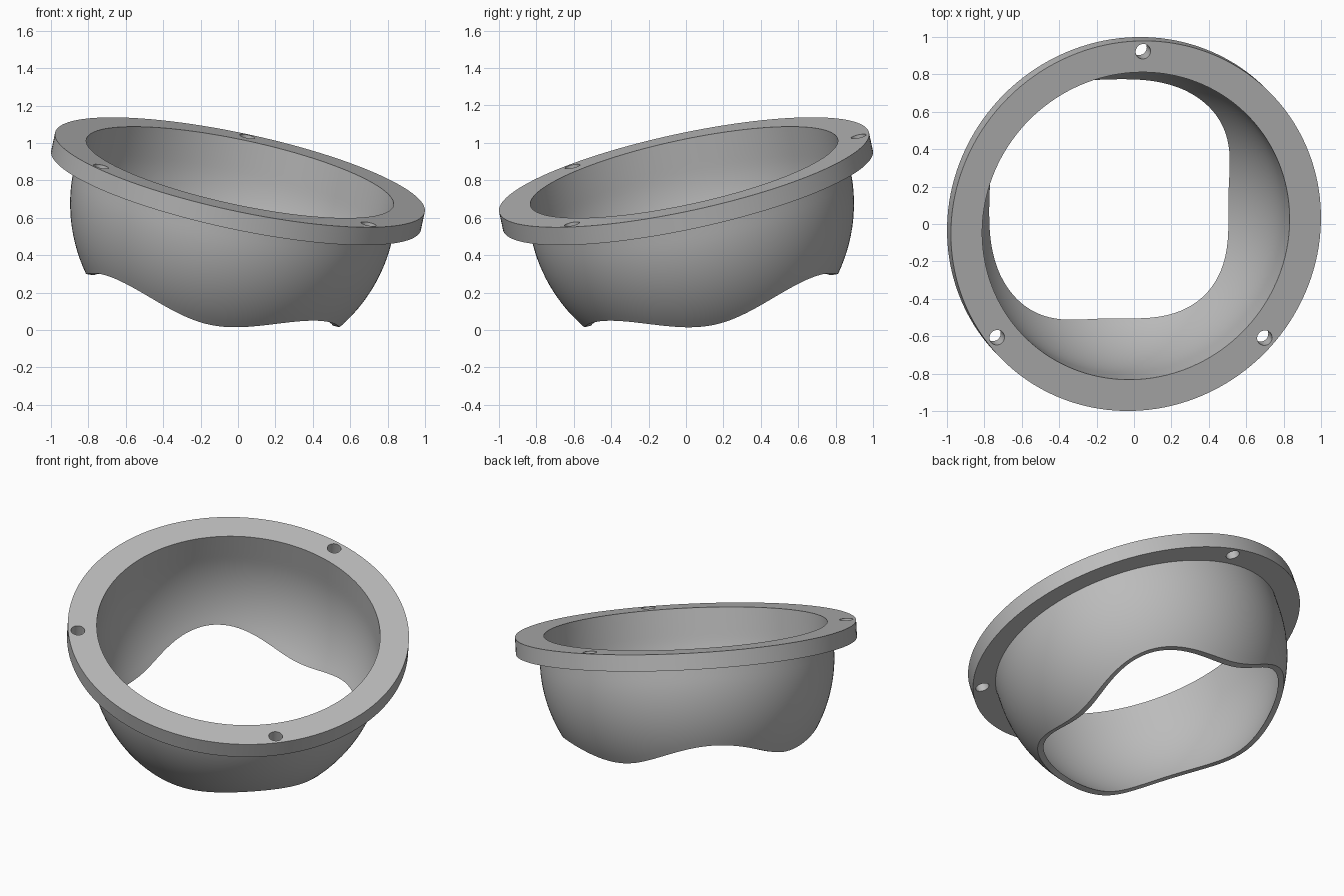
import bpy, bmesh
from math import sin, cos, pi, radians, sqrt
from mathutils import Matrix

cube = bpy.data.objects.get("Cube")
if cube:
    bpy.data.objects.remove(cube)

SEGMENTS = 144
FLANGE_R, INNER_R, OUTER_R = 1.011, 0.84, 0.872
HALF_THICK = 0.05
DOME_TOP = -0.125          # where the straight wall turns into the dome
HOLE_ANGLES = (3.8, 133.9, -96.5)

# Tilted frame shared by every part
TILT = (Matrix.Translation((0, 0, 0.795)) @ Matrix.Rotation(radians(-45), 4, 'Z')
        @ Matrix.Rotation(radians(16.9), 4, 'Y'))

grey = bpy.data.materials.new("plain_grey")
grey.use_nodes = True
grey.diffuse_color = (0.5, 0.5, 0.5, 1)
grey.node_tree.nodes["Principled BSDF"].inputs["Base Color"].default_value = (0.5, 0.5, 0.5, 1)


def make_object(name, bm):
    bmesh.ops.recalc_face_normals(bm, faces=bm.faces)
    mesh = bpy.data.meshes.new(name)
    bm.to_mesh(mesh)
    bm.free()
    mesh.materials.append(grey)
    obj = bpy.data.objects.new(name, mesh)
    bpy.context.collection.objects.link(obj)
    obj.matrix_world = TILT
    return obj


def revolve(name, section):
    """Spin a closed section; section(angle) gives (radius, height) pairs."""
    bm = bmesh.new()
    rings = []
    for i in range(SEGMENTS):
        a = 2 * pi * i / SEGMENTS
        rings.append([bm.verts.new((r * cos(a), r * sin(a), h)) for r, h in section(a)])
    count = len(rings[0])
    for i in range(SEGMENTS):
        p, q = rings[i], rings[(i + 1) % SEGMENTS]
        for j in range(count):
            k = (j + 1) % count
            bm.faces.new((p[j], q[j], q[k], p[k]))
    return make_object(name, bm)


def smooth(obj):
    bpy.ops.object.select_all(action='DESELECT')
    obj.select_set(True)
    bpy.context.view_layer.objects.active = obj
    bpy.ops.object.shade_smooth_by_angle(angle=radians(35))


def wall_radius(radius, h):
    return radius if h > DOME_TOP else sqrt(radius ** 2 - (h - DOME_TOP) ** 2)


def bowl_section(a, rows=16):
    # Lower lip rises and falls four times around the bowl
    lip = -0.6 + 0.053 * cos(4 * a)
    heights = [-HALF_THICK + (lip + HALF_THICK) * i / rows for i in range(rows + 1)]
    outer = [(wall_radius(OUTER_R, h), h) for h in heights]
    inner = [(wall_radius(INNER_R, h), h) for h in reversed(heights)]
    return outer + inner


def flange_section(a):
    t = HALF_THICK
    return [(INNER_R, -t), (FLANGE_R, -t), (FLANGE_R, t), (INNER_R, t)]


bowl = revolve("bowl", bowl_section)
flange = revolve("flange", flange_section)

# Bolt holes through the flange
bm = bmesh.new()
for angle in HOLE_ANGLES:
    a = radians(angle)
    bmesh.ops.create_cone(bm, cap_ends=True, segments=32, radius1=0.041, radius2=0.041, depth=0.4,
                          matrix=Matrix.Translation((0.953 * cos(a), 0.953 * sin(a), 0)))
cutter = make_object("hole_cutter", bm)
cutter.hide_render = True

bpy.context.view_layer.update()
bpy.context.view_layer.objects.active = flange
cut = flange.modifiers.new("bolt_holes", 'BOOLEAN')
cut.operation = 'DIFFERENCE'
cut.solver = 'EXACT'
cut.object = cutter
bpy.ops.object.modifier_apply(modifier=cut.name)
bpy.data.objects.remove(cutter)

for part in (bowl, flange):
    smooth(part)
